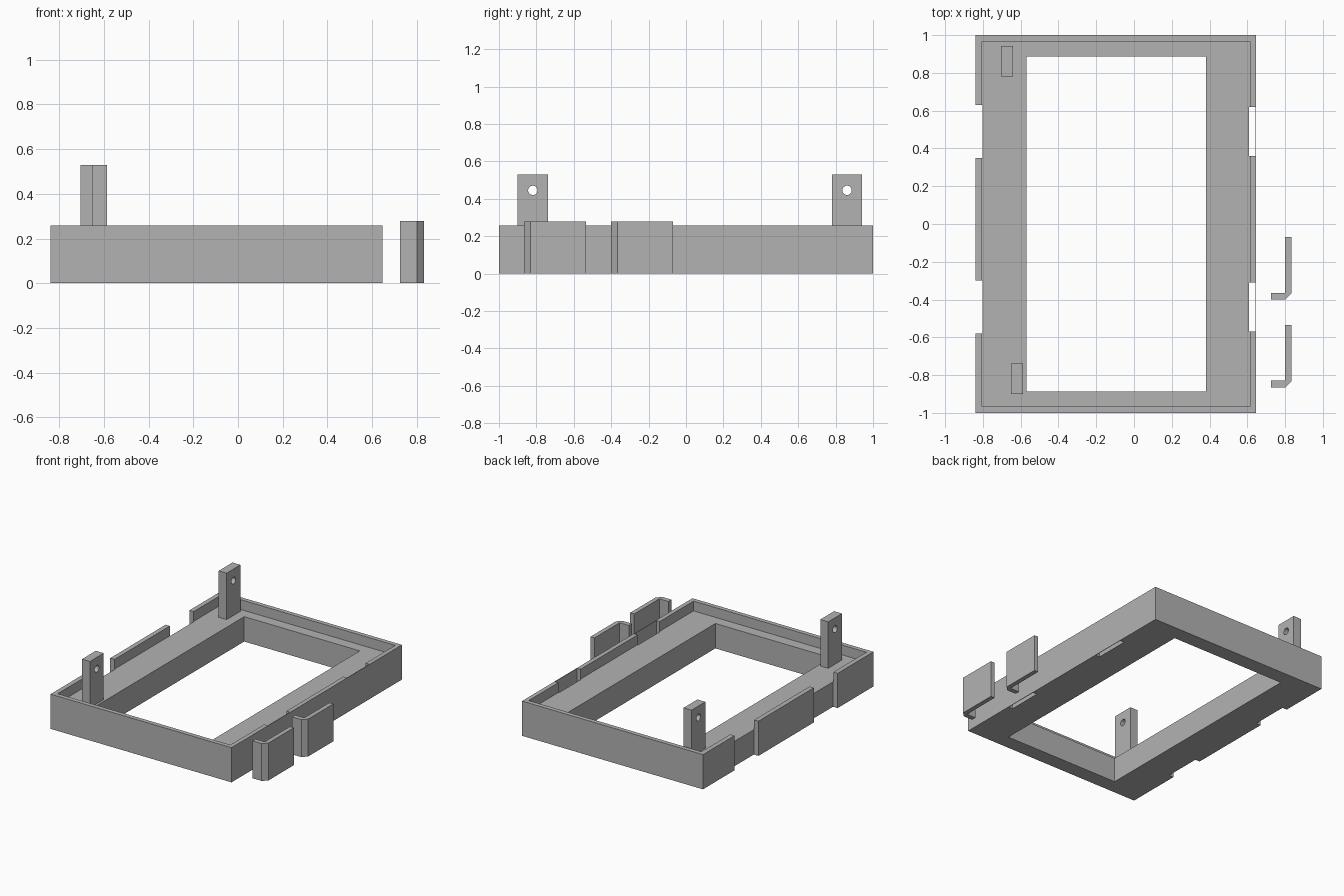
import bpy
import bmesh
import math
from mathutils import Matrix, Vector

cube = bpy.data.objects.get("Cube")
if cube:
    bpy.data.objects.remove(cube, do_unlink=True)

grey = bpy.data.materials.new("plain grey")
grey.use_nodes = True
colour = (0.45, 0.45, 0.45, 1)
grey.diffuse_color = colour
grey.node_tree.nodes["Principled BSDF"].inputs["Base Color"].default_value = colour


def finish(name, bm):
    mesh = bpy.data.meshes.new(name)
    bmesh.ops.recalc_face_normals(bm, faces=bm.faces)
    bm.to_mesh(mesh)
    bm.free()
    mesh.materials.append(grey)
    obj = bpy.data.objects.new(name, mesh)
    bpy.context.collection.objects.link(obj)
    return obj


def box(name, x, y, z):
    bm = bmesh.new()
    low, high = (Vector(c) for c in zip(x, y, z))
    place = Matrix.Translation((low + high) / 2) @ Matrix.Diagonal((*(high - low), 1))
    bmesh.ops.create_cube(bm, size=1, matrix=place)
    return finish(name, bm)


def prism(name, outline, height):
    bm = bmesh.new()
    face = bm.faces.new([bm.verts.new((x, y, 0)) for x, y in outline])
    top = bmesh.ops.extrude_face_region(bm, geom=[face])["geom"]
    verts = [v for v in top if isinstance(v, bmesh.types.BMVert)]
    bmesh.ops.translate(bm, verts=verts, vec=(0, 0, height))
    return finish(name, bm)


def cut(obj, cutter):
    # Subtract the cutter, bake the result and discard the helper
    cutter.hide_render = True
    mod = obj.modifiers.new("cut", "BOOLEAN")
    mod.operation = "DIFFERENCE"
    mod.solver = "EXACT"
    mod.object = cutter
    bpy.context.view_layer.objects.active = obj
    bpy.ops.object.modifier_apply(modifier=mod.name)
    bpy.data.objects.remove(cutter, do_unlink=True)


FLOOR = 0.185
THROUGH = (-0.1, 0.5)

# Tray frame with a recessed ledge and a rectangular opening
frame = box("tray_frame", (-0.84, 0.647), (-1, 1), (0, 0.258))
cut(frame, box("recess_cutter", (-0.805, 0.615), (-0.967, 0.967), (FLOOR, 0.5)))
cut(frame, box("opening_cutter", (-0.57, 0.38), (-0.887, 0.887), THROUGH))

# Open notches in the left-hand wall
for y in ((0.35, 0.63), (-0.58, -0.30)):
    cut(frame, box("notch_cutter", (-1, -0.802), y, THROUGH))

# Slots behind a thin outer skin in the opposite wall
for y in ((0.36, 0.62), (-0.57, -0.31)):
    cut(frame, box("slot_cutter", (0.61, 0.643), y, THROUGH))

# Upright posts with a round cross hole
for name, x, y in (("back_post", -0.705, 0.78), ("front_post", -0.652, -0.90)):
    post = box(name, (x, x + 0.065), (y, y + 0.162), (FLOOR, 0.53))
    bm = bmesh.new()
    place = Matrix.Translation((x, y + 0.081, 0.445)) @ Matrix.Rotation(math.pi / 2, 4, "Y")
    bmesh.ops.create_cone(bm, cap_ends=True, segments=32, radius1=0.025,
                          radius2=0.025, depth=0.4, matrix=place)
    cut(post, finish("hole_cutter", bm))

# Loose hooked clips beside the tray
hook = [(0.725, 0), (0.80, 0), (0.833, 0.033), (0.833, 0.33),
        (0.80, 0.33), (0.80, 0.036), (0.725, 0.036)]
for name, y in (("rear_clip", -0.40), ("front_clip", -0.865)):
    prism(name, [(px, py + y) for px, py in hook], 0.278)
